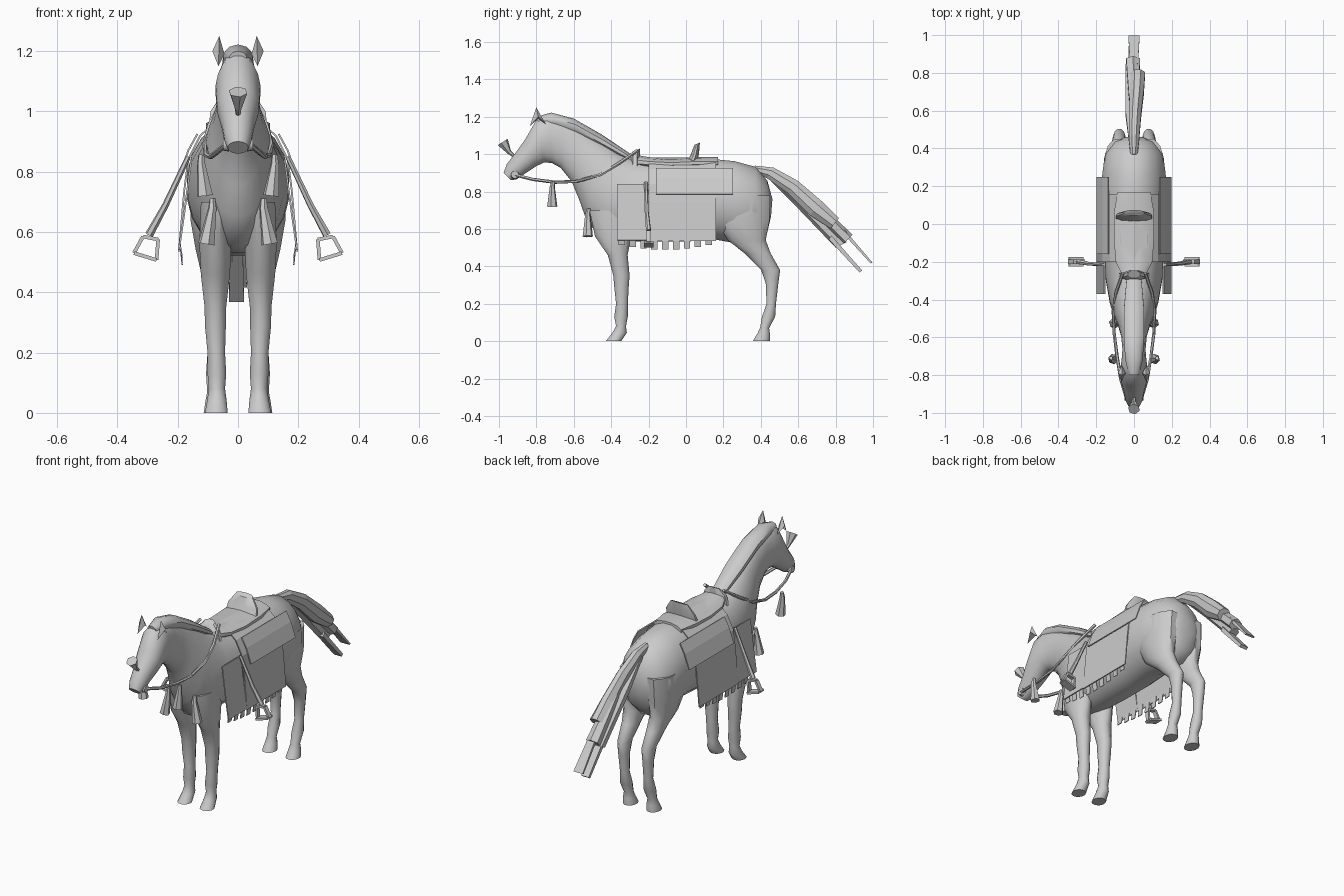
import bpy, bmesh, math
from mathutils import Vector

grey = bpy.data.materials.new("plain grey")
grey.diffuse_color = (0.6, 0.6, 0.6, 1)


def make(name, verts, faces, smooth=False):
    me = bpy.data.meshes.new(name)
    me.from_pydata([tuple(v) for v in verts], [], faces)
    bm = bmesh.new()
    bm.from_mesh(me)
    bmesh.ops.recalc_face_normals(bm, faces=bm.faces)
    bm.to_mesh(me)
    bm.free()
    me.materials.append(grey)
    ob = bpy.data.objects.new(name, me)
    bpy.context.collection.objects.link(ob)
    if smooth:
        for o in bpy.context.selected_objects:
            o.select_set(False)
        bpy.context.view_layer.objects.active = ob
        ob.select_set(True)
        bpy.ops.object.shade_smooth_by_angle(angle=math.radians(45))
    return ob


def loft(name, rings, n=16, smooth=True):
    """Skin ellipses given as (y1, z1, y2, z2, half width, x centre)."""
    verts, faces = [], []
    for y1, z1, y2, z2, w, x in rings:
        for k in range(n):
            a = 2 * math.pi * (k + 0.5) / n
            c, s = math.cos(a), math.sin(a)
            verts.append((x + w * c, (y1 + y2) / 2 + (y1 - y2) / 2 * s,
                          (z1 + z2) / 2 + (z1 - z2) / 2 * s))
    for r in range(len(rings) - 1):
        for k in range(n):
            j = (k + 1) % n
            faces.append((r * n + k, r * n + j, (r + 1) * n + j, (r + 1) * n + k))
    faces += [tuple(range(n)), tuple(range((len(rings) - 1) * n, len(rings) * n))]
    return make(name, verts, faces, smooth)


def rod(name, points, radii, n=6, smooth=True):
    """Tapered rod through a list of points."""
    pts = [Vector(p) for p in points]
    verts, faces = [], []
    for i, p in enumerate(pts):
        d = (pts[min(i + 1, len(pts) - 1)] - pts[max(i - 1, 0)]).normalized()
        u = d.cross(Vector((0.3, 1, 0.2))).normalized()
        v = d.cross(u)
        for k in range(n):
            a = 2 * math.pi * k / n
            verts.append(p + (u * math.cos(a) + v * math.sin(a)) * radii[i])
    for r in range(len(pts) - 1):
        for k in range(n):
            j = (k + 1) % n
            faces.append((r * n + k, r * n + j, (r + 1) * n + j, (r + 1) * n + k))
    faces += [tuple(range(n)), tuple(range((len(pts) - 1) * n, len(pts) * n))]
    return make(name, verts, faces, smooth)


def sheet(name, profile, y0, y1, thick=0.006):
    """Thin cloth: an (x, z) profile swept along y."""
    n = len(profile)
    verts = [(x, y, z) for y in (y0, y1) for x, z in profile]
    ob = make(name, verts, [(i, i + 1, n + i + 1, n + i) for i in range(n - 1)])
    m = ob.modifiers.new("thickness", "SOLIDIFY")
    m.thickness, m.offset = thick, 0
    return ob


# Trunk, neck and head in one skin, rump to muzzle
body = [
    (0.462, 0.76, 0.455, 0.67, 0.05), (0.435, 0.86, 0.435, 0.58, 0.11),
    (0.37, 0.935, 0.375, 0.52, 0.155), (0.26, 0.965, 0.27, 0.52, 0.17),
    (0.16, 0.975, 0.16, 0.54, 0.172), (0.0, 0.96, 0.0, 0.53, 0.172),
    (-0.15, 0.96, -0.17, 0.53, 0.168), (-0.27, 0.97, -0.33, 0.53, 0.15),
    (-0.36, 1.01, -0.46, 0.55, 0.13), (-0.43, 1.06, -0.535, 0.65, 0.108),
    (-0.50, 1.10, -0.57, 0.75, 0.085), (-0.58, 1.15, -0.61, 0.85, 0.068),
    (-0.66, 1.19, -0.67, 0.925, 0.062), (-0.74, 1.205, -0.715, 0.95, 0.067),
    (-0.80, 1.185, -0.755, 0.955, 0.075), (-0.86, 1.08, -0.80, 0.935, 0.07),
    (-0.91, 1.01, -0.86, 0.895, 0.054), (-0.96, 0.945, -0.905, 0.865, 0.045),
    (-0.975, 0.90, -0.935, 0.86, 0.034)]
loft("body", [r + (0,) for r in body], 20)

# Mane ridge draped along the neck
mane = [(-0.80, 1.20, -0.79, 1.15, 0.03), (-0.72, 1.222, -0.70, 1.14, 0.05),
        (-0.60, 1.19, -0.58, 1.10, 0.055), (-0.45, 1.105, -0.43, 1.02, 0.055),
        (-0.28, 0.99, -0.27, 0.94, 0.04)]
loft("mane", [r + (0,) for r in mane], 10)

# Legs: (z, front y, back y, centre x, half width)
front_leg = [(0.70, -0.52, -0.26, 0.07, 0.055), (0.56, -0.49, -0.29, 0.075, 0.055),
             (0.46, -0.42, -0.31, 0.075, 0.05), (0.35, -0.39, -0.30, 0.075, 0.037),
             (0.29, -0.385, -0.305, 0.075, 0.036), (0.20, -0.375, -0.31, 0.072, 0.03),
             (0.13, -0.385, -0.31, 0.07, 0.032), (0.08, -0.375, -0.32, 0.07, 0.028),
             (0.045, -0.395, -0.315, 0.07, 0.033), (0.0, -0.43, -0.345, 0.072, 0.039)]
hind_leg = [(0.78, 0.18, 0.455, 0.085, 0.075), (0.64, 0.16, 0.45, 0.09, 0.07),
            (0.54, 0.22, 0.43, 0.085, 0.057), (0.47, 0.31, 0.455, 0.08, 0.045),
            (0.38, 0.40, 0.505, 0.078, 0.034), (0.31, 0.425, 0.495, 0.078, 0.03),
            (0.20, 0.43, 0.482, 0.076, 0.026), (0.13, 0.405, 0.478, 0.076, 0.031),
            (0.07, 0.395, 0.445, 0.076, 0.027), (0.04, 0.38, 0.45, 0.076, 0.033),
            (0.0, 0.355, 0.45, 0.076, 0.039)]
for side, s in (("left", 1), ("right", -1)):
    for label, leg in (("front_leg", front_leg), ("hind_leg", hind_leg)):
        loft(f"{side}_{label}", [(b, z, f, z, w, x * s) for z, f, b, x, w in leg], 12)

    # Ear: pointed four-sided leaf
    ear = [(0.045, -0.79, 1.19), (0.065, -0.835, 1.15), (0.085, -0.79, 1.20),
           (0.065, -0.75, 1.16), (0.062, -0.80, 1.25)]
    make(f"{side}_ear", [(x * s, y, z) for x, y, z in ear],
         [(0, 1, 4), (1, 2, 4), (2, 3, 4), (3, 0, 4), (0, 3, 2, 1)])

    # Rein, bit disc and hanging tassels
    path = [(0.04, -0.92, 0.89), (0.07, -0.82, 0.865), (0.09, -0.70, 0.85),
            (0.105, -0.58, 0.855), (0.11, -0.46, 0.89), (0.095, -0.36, 0.95),
            (0.06, -0.26, 1.02)]
    rod(f"{side}_rein", [(x * s, y, z) for x, y, z in path], [0.009] * 7)
    rod(f"{side}_bit", [(0.03 * s, -0.915, 0.89), (0.05 * s, -0.915, 0.89)],
        [0.024, 0.02], 10)
    for label, x0, x1, y, z1, z0 in (("rein_tassel", 0.122, 0.11, -0.715, 0.855, 0.72),
                                     ("chest_tassel", 0.085, 0.105, -0.525, 0.71, 0.56)):
        rod(f"{side}_{label}", [(x0 * s, y + 0.005, z1), (x0 * s, y, z1 - 0.03),
                                (x1 * s, y, z0)], [0.01, 0.014, 0.028], 6)

    # Side bag panel over the blanket
    sheet(f"{side}_bag_panel", [(0.135 * s, 0.925), (0.165 * s, 0.87), (0.195 * s, 0.785)],
          -0.16, 0.25)

    # Stirrup strap and stirrup frame
    rod(f"{side}_stirrup_strap", [(0.165 * s, -0.215, 0.85), (0.24 * s, -0.21, 0.69),
                                  (0.295 * s, -0.2, 0.59)], [0.009, 0.011, 0.014], 6)
    loop = [(0.265, 0.575), (0.315, 0.585), (0.345, 0.53), (0.27, 0.507)]
    for i in range(4):
        (xa, za), (xb, zb) = loop[i], loop[(i + 1) % 4]
        tread = i == 2
        h, d = 0.006, 0.025 if tread else 0.012
        t = Vector((xb - xa, 0, zb - za)).normalized()
        nrm = Vector((-t.z, 0, t.x)) * h
        v = []
        for x, z in ((xa, za), (xb, zb)):
            for a, b in ((-1, -1), (1, -1), (1, 1), (-1, 1)):
                v.append(((x + a * nrm.x) * s, -0.2 + b * d, z + a * nrm.z))
        make(f"{side}_stirrup_bar_{i}", v, [(0, 1, 2, 3), (4, 5, 6, 7), (0, 1, 5, 4),
                                            (1, 2, 6, 5), (2, 3, 7, 6), (3, 0, 4, 7)])

    # Fringe tabs along the blanket hem
    for i in range(9):
        y = -0.36 + 0.058 * i
        z = 0.49 + 0.0016 * (i - 4) ** 2
        sheet(f"{side}_fringe_{i}", [(0.192 * s, 0.56), (0.185 * s, z)], y, y + 0.034, 0.004)

# Blanket over the back and down both flanks
half = [(0.07, 0.968), (0.125, 0.92), (0.165, 0.84), (0.178, 0.74), (0.186, 0.65), (0.196, 0.535)]
sheet("blanket", [(-x, z) for x, z in reversed(half)] + [(0, 0.98)] + half, -0.20, 0.16)
for s in (1, -1):
    low = [(0.155, 0.84), (0.168, 0.74), (0.18, 0.65), (0.196, 0.54)]
    sheet("blanket_front_flap", [(x * s, z) for x, z in low], -0.37, -0.20)

# Saddle: seat pad, raised pommel and leaning cantle
loft("saddle_seat", [(y, z, y, 0.92, w, 0) for y, z, w in
                     ((-0.28, 1.0, 0.06), (-0.2, 0.985, 0.10), (-0.08, 0.975, 0.11),
                      (0.06, 0.985, 0.11), (0.17, 0.985, 0.09))], 12)
loft("pommel", [(-0.245, 0.93, -0.30, 0.93, 0.09, 0), (-0.245, 0.99, -0.30, 0.985, 0.07, 0),
                (-0.245, 1.03, -0.285, 1.01, 0.035, 0)], 8, False)
loft("cantle", [(0.06, 0.95, 0.0, 0.95, 0.10, 0), (0.07, 1.0, 0.025, 1.0, 0.095, 0),
                (0.075, 1.062, 0.045, 1.05, 0.055, 0)], 12)

# Brow plume
rod("brow_plume", [(0, -0.92, 0.99), (0, -0.945, 1.01), (0, -0.98, 1.065)],
    [0.008, 0.012, 0.032], 6, False)

# Tail: overlapping tapered locks
loft("tail_core", [(0.37, 0.94, 0.36, 0.90, 0.02, 0), (0.47, 0.93, 0.43, 0.87, 0.03, 0),
                   (0.60, 0.86, 0.54, 0.79, 0.035, 0.005), (0.73, 0.75, 0.66, 0.67, 0.04, 0.015),
                   (0.82, 0.66, 0.77, 0.60, 0.042, 0.02)], 8, False)
loft("tail_lower_lock", [(0.45, 0.91, 0.43, 0.88, 0.02, -0.01),
                         (0.62, 0.78, 0.57, 0.74, 0.03, -0.02),
                         (0.86, 0.53, 0.80, 0.50, 0.03, -0.02)], 6, False)
loft("tail_tip", [(0.68, 0.77, 0.64, 0.72, 0.03, 0), (0.89, 0.57, 0.84, 0.52, 0.042, -0.005)],
     6, False)
loft("tail_upper_strand", [(0.85, 0.60, 0.84, 0.57, 0.03, 0),
                           (1.0, 0.42, 0.985, 0.415, 0.042, 0)], 4, False)
loft("tail_lower_strand", [(0.78, 0.57, 0.76, 0.54, 0.03, -0.005),
                           (0.945, 0.38, 0.925, 0.365, 0.035, -0.005)], 4, False)
